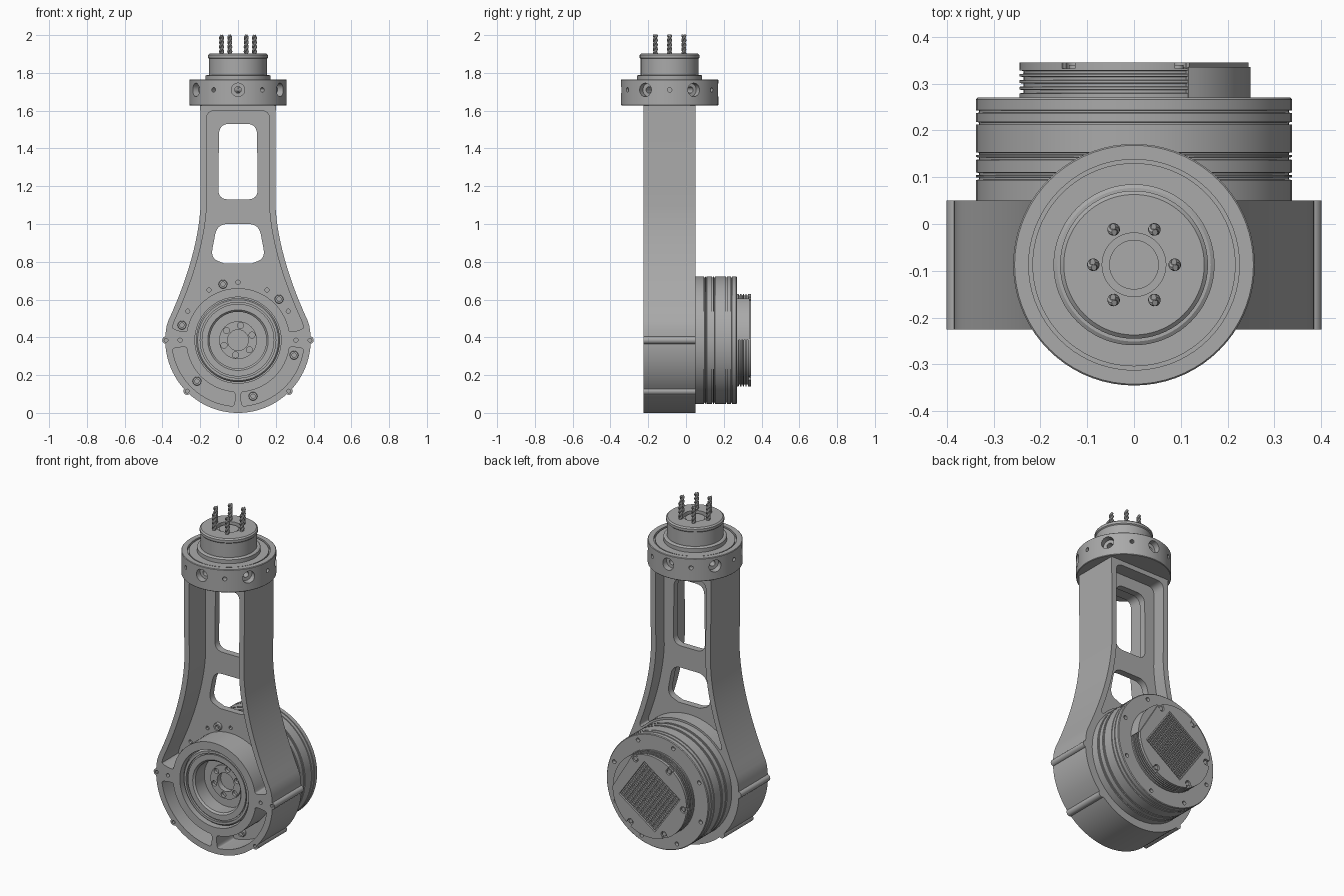
import bpy, bmesh, math
from mathutils import Vector

if "Cube" in bpy.data.objects:
    bpy.data.objects.remove(bpy.data.objects["Cube"])

CY, CZ = -0.087, 0.385          # column axis y, rotary joint axis z
FRONT, BACK = -0.225, 0.05      # arm depth
WEB_F, WEB_B = -0.07, -0.03     # web depth

metal = bpy.data.materials.new("grey_metal")
metal.use_nodes = True
metal.diffuse_color = (0.4, 0.4, 0.4, 1)
metal.node_tree.nodes["Principled BSDF"].inputs["Base Color"].default_value = (0.4, 0.4, 0.4, 1)


def activate(obj):
    bpy.ops.object.select_all(action='DESELECT')
    obj.select_set(True)
    bpy.context.view_layer.objects.active = obj


def finish(name, bm):
    bmesh.ops.recalc_face_normals(bm, faces=bm.faces)
    mesh = bpy.data.meshes.new(name)
    bm.to_mesh(mesh)
    bm.free()
    mesh.materials.append(metal)
    obj = bpy.data.objects.new(name, mesh)
    bpy.context.collection.objects.link(obj)
    return obj


def smooth(obj):
    activate(obj)
    bpy.ops.object.shade_smooth_by_angle(angle=math.radians(30))


def lathe(name, profile, axis, centre, steps=64):
    """Spin (radius, height) points round an axis through centre."""
    bm = bmesh.new()
    axis = Vector(axis)
    verts = [bm.verts.new(Vector((r, 0, 0)) + axis * h) for r, h in profile]
    edges = [bm.edges.new(pair) for pair in zip(verts, verts[1:])]
    bmesh.ops.spin(bm, geom=verts + edges, cent=(0, 0, 0), axis=axis,
                   angle=math.tau, steps=steps)
    bmesh.ops.remove_doubles(bm, verts=bm.verts, dist=1e-5)
    bmesh.ops.translate(bm, verts=bm.verts, vec=centre)
    return finish(name, bm)


def rod(name, a, b, r, steps=20):
    a, b = Vector(a), Vector(b)
    bm = bmesh.new()
    bmesh.ops.create_cone(bm, cap_ends=True, segments=steps, radius1=r, radius2=r,
                          depth=(b - a).length)
    turn = (b - a).to_track_quat('Z', 'Y').to_matrix()
    bmesh.ops.rotate(bm, verts=bm.verts, matrix=turn)
    bmesh.ops.translate(bm, verts=bm.verts, vec=(a + b) / 2)
    return finish(name, bm)


def rounded(pts, radius):
    out = []
    for i, p in enumerate(pts):
        p, a, b = Vector(p), Vector(pts[i - 1]), Vector(pts[(i + 1) % len(pts)])
        if (p - a).angle(b - p) < math.radians(30):
            out.append(p)
            continue
        s = p + (a - p).normalized() * min(radius, (a - p).length * 0.48)
        e = p + (b - p).normalized() * min(radius, (b - p).length * 0.48)
        for k in range(7):
            t = k / 6
            out.append(s * (1 - t) ** 2 + p * 2 * t * (1 - t) + e * t * t)
    return out


def plate(name, pts, y0, y1, radius=0):
    """Extrude an (x, z) outline from y0 to y1."""
    pts = rounded(pts, radius) if radius else pts
    bm = bmesh.new()
    face = bm.faces.new([bm.verts.new((p[0], y0, p[1])) for p in pts])
    new = bmesh.ops.extrude_face_region(bm, geom=[face])["geom"]
    bmesh.ops.translate(bm, vec=(0, y1 - y0, 0),
                        verts=[v for v in new if isinstance(v, bmesh.types.BMVert)])
    return finish(name, bm)


def combine(target, others, operation='DIFFERENCE'):
    for other in others:
        mod = target.modifiers.new("bool", 'BOOLEAN')
        mod.operation, mod.object, mod.solver = operation, other, 'EXACT'
        activate(target)
        bpy.ops.object.modifier_apply(modifier=mod.name)
        bpy.data.objects.remove(other)


def polar(r, deg):
    a = math.radians(deg)
    return (r * math.cos(a), CZ + r * math.sin(a))


def at(r, deg, y):
    x, z = polar(r, deg)
    return (x, y, z)


def arc(r, a, b, n):
    return [polar(r, a + (b - a) * i / n) for i in range(n + 1)]


def mirrored(pts):
    return [(-x, z) for x, z in reversed(pts)]


# Arm outline: straight column, flare, round lower end
p0, p1, p2 = Vector((0.198, 1.1)), Vector((0.212, 0.83)), Vector((0.368, 0.49))
flare = [p0 * (1 - t) ** 2 + p1 * 2 * t * (1 - t) + p2 * t * t
         for t in [i / 14 for i in range(15)]]
side = [(0.2, 1.64)] + [tuple(p) for p in flare] + arc(0.385, 12, -90, 32)
arm = plate("arm_housing", side + mirrored(side[:-1]), FRONT, BACK)

ears = (0, 180, -45, -135)
combine(arm, [rod("ear", at(0.381, a, FRONT), at(0.381, a, BACK), 0.02) for a in ears], 'UNION')


def pocket(r, z_low, y0, y1):
    wall = [(0.167, 1.6)] + [(x - 0.033, z) for x, z in side[1:] if z > z_low]
    a = math.degrees(math.asin((z_low - CZ) / r))
    return plate("pocket", wall + arc(r, a, 180 - a, 28) + mirrored(wall), y0, y1, 0.045)


# Pockets, windows, bore and screw holes of the arm
cutters = [pocket(0.275, 0.425, FRONT - 0.02, WEB_F), pocket(0.35, 0.62, WEB_B, BACK + 0.02)]
for start in (187, 273):
    slot = arc(0.275, start, start + 80, 20) + arc(0.35, start + 80, start, 20)
    cutters.append(plate("slot", slot, FRONT - 0.02, WEB_F, 0.03))
window = [(0.1, 1.53), (0.105, 1.13)]
low_window = [(0.11, 1.0), (0.145, 0.82), (0.07, 0.79)]
for pts in (window, low_window):
    cutters.append(plate("window", pts + mirrored(pts), FRONT, BACK, 0.055))
cutters.append(rod("bore", (0, FRONT - 0.1, CZ), (0, BACK + 0.1, CZ), 0.228, 64))
cutters += [rod("hole", at(0.307, a, FRONT - 0.01), at(0.307, a, -0.055), 0.011, 12)
            for a in range(0, 181, 30)]
cutters += [rod("hole", at(0.381, a, FRONT - 0.01), at(0.381, a, -0.19), 0.01, 12) for a in ears]
combine(arm, cutters)
smooth(arm)

# Socket screws on the web
for k in range(6):
    x, z = polar(0.307, 45 + 60 * k)
    screw = lathe("web_screw_%d" % k, [(0, 0.01), (0.011, 0.01), (0.011, -0.018),
                  (0.021, -0.018), (0.023, -0.015), (0.023, 0.02), (0, 0.02)],
                  (0, 1, 0), (x, WEB_F, z), 20)
    smooth(screw)

# Rotary motor with recessed output face and grooved drum
drum = [(0, -0.085), (0.055, -0.085), (0.055, -0.118), (0.1, -0.118), (0.1, -0.105),
        (0.15, -0.105), (0.15, -0.19), (0.16, -0.2), (0.192, -0.2), (0.192, -0.192),
        (0.2, -0.192), (0.2, -0.205), (0.214, -0.205), (0.222, -0.195),
        (0.222, BACK), (0.338, BACK)]
for y in (0.097, 0.107, 0.14, 0.15, 0.215, 0.24):
    drum += [(0.338, y - 0.003), (0.331, y - 0.002), (0.331, y + 0.002), (0.338, y + 0.003)]
drum += [(0.338, 0.266), (0.334, 0.27), (0, 0.27)]
motor = lathe("motor_drum", drum, (0, 1, 0), (0, 0, CZ), 80)
cutters = [rod("hole", at(0.079, 20 + 60 * k, -0.14), at(0.079, 20 + 60 * k, -0.1), 0.016, 14)
           for k in range(6)]
cutters += [rod("hole", at(0.305, 20 + 45 * k, 0.25), at(0.305, 20 + 45 * k, 0.29), 0.012, 14)
            for k in range(8)]
combine(motor, cutters)
smooth(motor)

# Grooved end cap
cap = [(0, 0.26), (0.245, 0.26)]
for y in (0.283, 0.297, 0.311, 0.324):
    cap += [(0.245, y - 0.004), (0.236, y - 0.003), (0.236, y + 0.003), (0.245, y + 0.004)]
cap += [(0.245, 0.332), (0, 0.332)]
smooth(lathe("end_cap", cap, (0, 1, 0), (0, 0, CZ)))
smooth(plate("connector_block", arc(0.249, 0, 62, 16) + arc(0.2, 62, 0, 10), 0.268, 0.335))

# Cover plate with one flat side, screw notches and a square pin field
TILT = 35
cover = plate("cover_plate", arc(0.245, 62, 360, 64), 0.33, 0.345)
notches = [rod("notch", at(r, a, 0.32), at(r, a, 0.36), 0.018)
           for a in range(65, 360, 60) for r in (0.222, 0.24)]
field = [polar(0.205, TILT + 45 + 90 * k) for k in range(4)]
combine(cover, notches + [plate("field", field, 0.32, 0.36)])
smooth(cover)
for a in range(65, 360, 60):
    smooth(rod("cover_screw_%d" % a, at(0.222, a, 0.33), at(0.222, a, 0.34), 0.012))

bm = bmesh.new()
u = Vector((math.cos(math.radians(TILT)), 0, math.sin(math.radians(TILT))))
w = Vector((-u.z, 0, u.x))
COLS, ROWS = 11, 18
for i in range(COLS):
    for j in range(ROWS):
        c = u * ((i + 0.5) / COLS - 0.5) * 0.28 + w * ((j + 0.5) / ROWS - 0.5) * 0.28
        c += Vector((0, 0, CZ))
        hu, hw = u * 0.009, w * 0.0045
        base = [c - hu - hw, c + hu - hw, c + hu + hw, c - hu + hw]
        lo = [bm.verts.new(p + Vector((0, 0.331, 0))) for p in base]
        hi = [bm.verts.new(p + Vector((0, 0.343, 0))) for p in base]
        bm.faces.new(lo)
        bm.faces.new(hi)
        for k in range(4):
            bm.faces.new((lo[k - 1], lo[k], hi[k], hi[k - 1]))
finish("pin_field", bm)

# Top flange and neck
neck = [(0, 1.628), (0.255, 1.628), (0.258, 1.631), (0.258, 1.762), (0.255, 1.765),
        (0.225, 1.765), (0.225, 1.75), (0.217, 1.75), (0.217, 1.762), (0.172, 1.762),
        (0.172, 1.785), (0.164, 1.79), (0.153, 1.79), (0.153, 1.875), (0.158, 1.88),
        (0.158, 1.895), (0.15, 1.902), (0.068, 1.902), (0.068, 1.88), (0.053, 1.88),
        (0.053, 1.892), (0, 1.892)]
flange = lathe("top_flange", neck, (0, 0, 1), (0, CY, 0), 72)
cutters = []
for k in range(6):
    for turn, r, inner in ((0, 0.036, 0.22), (0, 0.017, -0.01), (30, 0.012, 0.22)):
        a = math.radians(-90 + turn + 60 * k)
        d = Vector((math.cos(a), math.sin(a), 0))
        c = Vector((0, CY, 1.71))
        cutters.append(rod("hole", c + d * inner, c + d * 0.3, r, 18))
combine(flange, cutters)
smooth(flange)

# Twisted two-strand cables
for k in range(6):
    cx = 0.087 * math.cos(math.radians(60 * k))
    cy = CY + 0.087 * math.sin(math.radians(60 * k))
    curve = bpy.data.curves.new("cable", 'CURVE')
    curve.dimensions, curve.bevel_depth, curve.bevel_resolution = '3D', 0.0075, 2
    curve.use_fill_caps = True
    for phase in (0, math.pi):
        strand = curve.splines.new('POLY')
        strand.points.add(36)
        for i, p in enumerate(strand.points):
            a = phase + i * 0.4
            p.co = (cx + 0.006 * math.cos(a), cy + 0.006 * math.sin(a), 1.89 + 0.109 * i / 36, 1)
    curve.materials.append(metal)
    cable = bpy.data.objects.new("cable_%d" % k, curve)
    bpy.context.collection.objects.link(cable)
    activate(cable)
    bpy.ops.object.convert(target='MESH')
    smooth(bpy.context.object)
